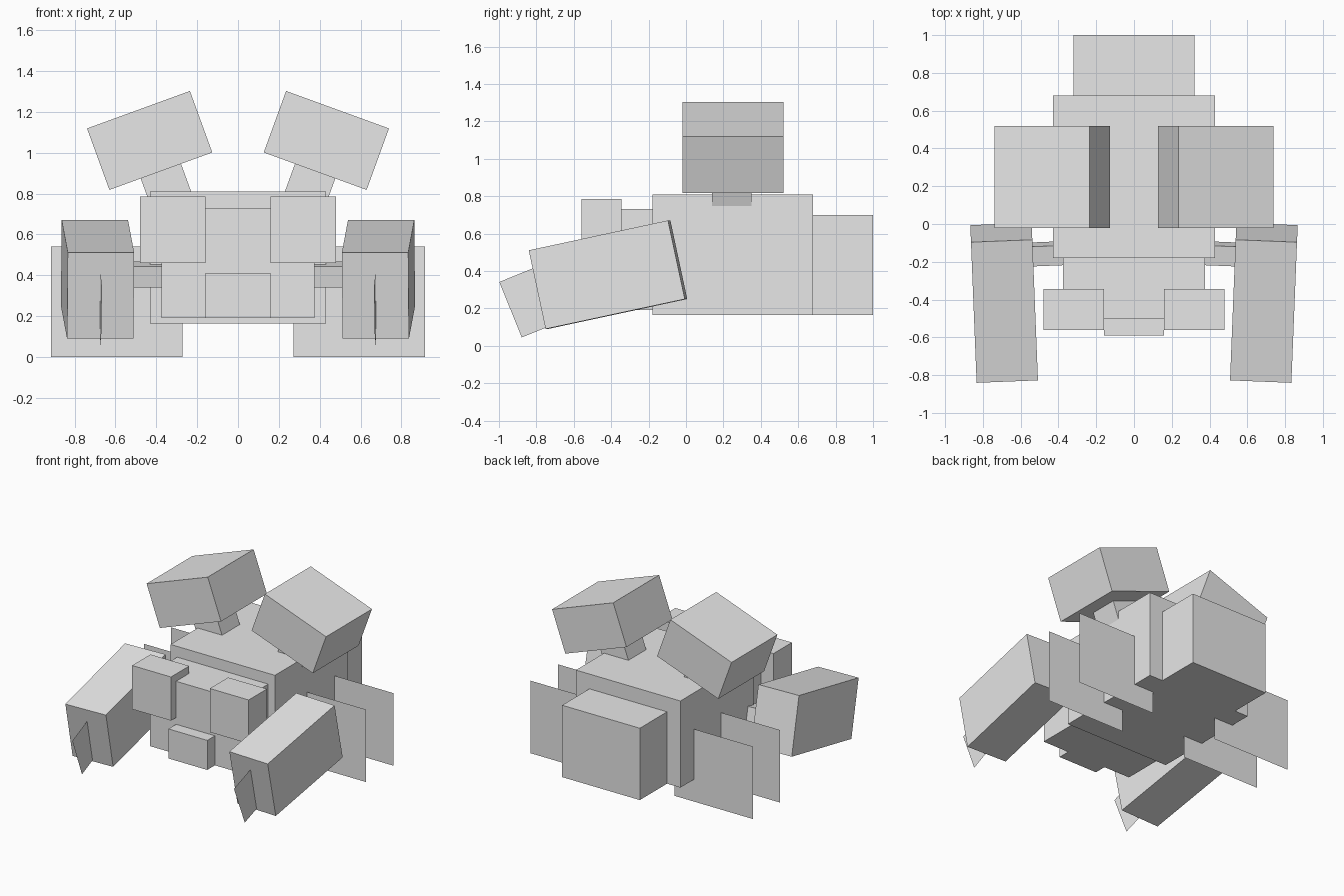
import bpy
import bmesh
import math

if "Cube" in bpy.data.objects:
    bpy.data.objects.remove(bpy.data.objects["Cube"])

grey = bpy.data.materials.new("plain grey")
grey.diffuse_color = (0.8, 0.8, 0.8, 1)
grey.use_nodes = True
grey.node_tree.nodes["Principled BSDF"].inputs["Base Color"].default_value = grey.diffuse_color


def finish(name, bm, center, rot):
    mesh = bpy.data.meshes.new(name)
    bm.to_mesh(mesh)
    bm.free()
    mesh.materials.append(grey)
    obj = bpy.data.objects.new(name, mesh)
    obj.location = center
    obj.rotation_euler = [math.radians(a) for a in rot]
    bpy.context.collection.objects.link(obj)
    return obj


def box(name, center, size, rot=(0, 0, 0)):
    bm = bmesh.new()
    bmesh.ops.create_cube(bm, size=1)
    bmesh.ops.scale(bm, vec=size, verts=bm.verts)
    return finish(name, bm, center, rot)


def span_box(name, x, y, z):
    """Upright box given by its extent on each axis."""
    spans = (x, y, z)
    return box(name, [(a + b) / 2 for a, b in spans], [b - a for a, b in spans])


def sheet(name, center, u, v, rot=(0, 0, 0)):
    """Flat rectangle with half-edge vectors u and v."""
    bm = bmesh.new()
    corners = [(-1, -1), (1, -1), (1, 1), (-1, 1)]
    bm.faces.new([bm.verts.new([i * a + j * b for a, b in zip(u, v)])
                  for i, j in corners])
    return finish(name, bm, center, rot)


# Central body, rear block, head and mouth
span_box("body", (-0.43, 0.43), (-0.18, 0.68), (0.165, 0.81))
span_box("rear_body", (-0.32, 0.32), (0.675, 1.0), (0.165, 0.70))
span_box("head", (-0.375, 0.375), (-0.50, -0.18), (0.19, 0.73))
span_box("mouth", (-0.16, 0.16), (-0.59, -0.50), (0.19, 0.41))

for s, side in ((1, "right"), (-1, "left")):
    # Face block
    span_box("eye_" + side, sorted((s * 0.16, s * 0.48)),
             (-0.56, -0.345), (0.46, 0.785))

    # Tilted top block on its stalk
    box("top_block_" + side, (s * 0.4325, 0.25, 1.06),
        (0.536, 0.54, 0.32), (0, s * 20, 0))
    box("top_stalk_" + side, (s * 0.342, 0.245, 0.812),
        (0.21, 0.21, 0.21), (0, s * 20, 0))

    # Arm, claw and thin pincer tip
    box("arm_" + side, (s * 0.46, -0.158, 0.403),
        (0.32, 0.107, 0.107), (12.1, 0, -s * 2.3))
    box("claw_" + side, (s * 0.6875, -0.417, 0.38),
        (0.325, 0.762, 0.43), (12.1, 0, -s * 2.3))
    sheet("pincer_" + side, (s * 0.674, -0.79, 0.253),
          (0, 0.16, 0), (0, 0, 0.16), (22.1, 0, -s * 2.3))

    # Flat legs
    for place, y in (("front", 0.20), ("back", 0.52)):
        sheet("leg_%s_%s" % (place, side), (s * 0.593, y, 0.27),
              (0.322, 0, 0), (0, 0, 0.27))
